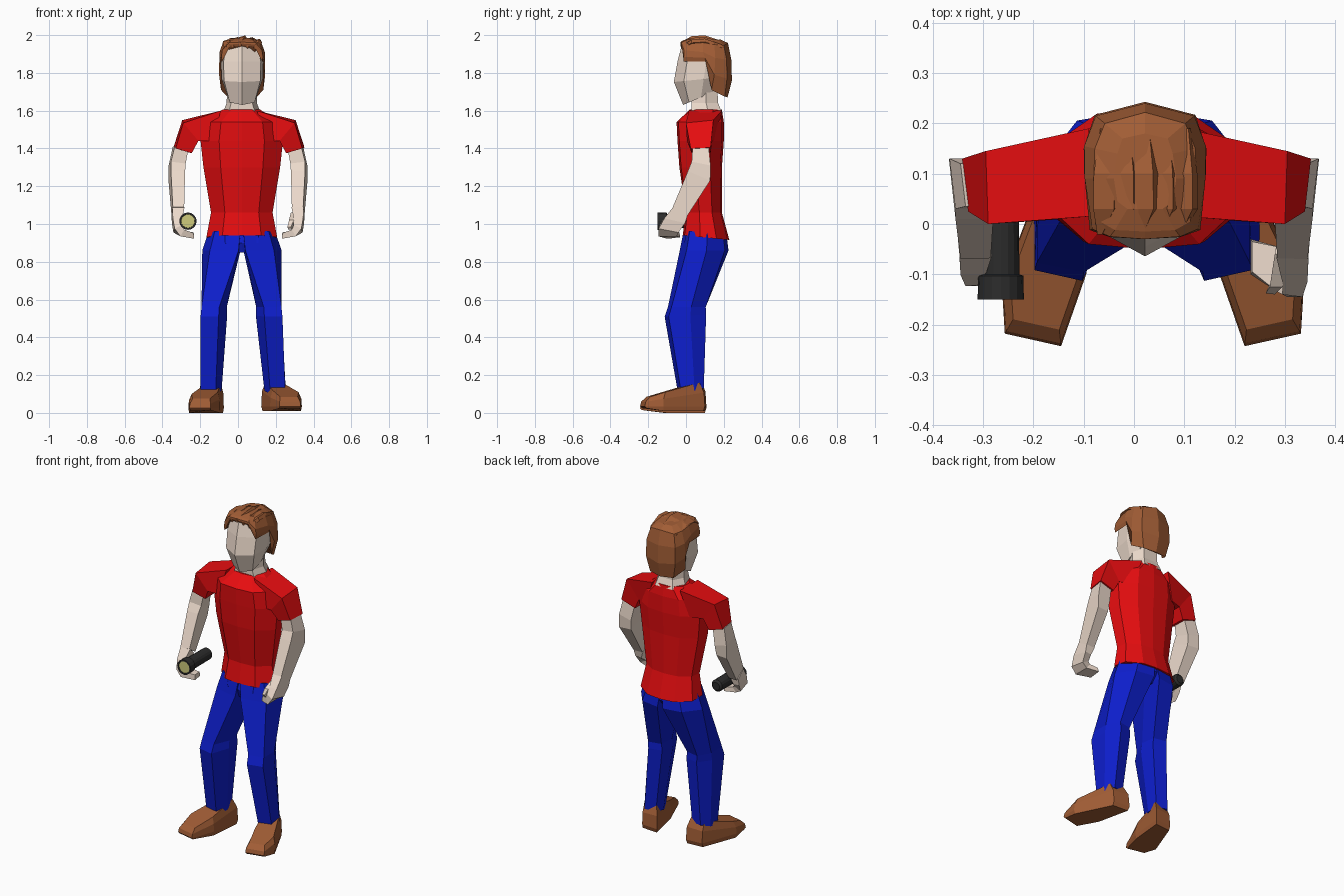
import bpy, bmesh
from math import sin, cos, pi
from mathutils import Matrix, Vector


def mat(name, r, g, b):
    m = bpy.data.materials.new(name)
    m.diffuse_color = (r, g, b, 1)
    return m


RED = mat("red_cloth", .8, .004, .005)
BLUE = mat("blue_cloth", .004, .013, .6)
SKIN = mat("skin", .84, .7, .6)
BROWN = mat("brown", .36, .11, .036)
BLACK = mat("black", .025, .025, .025)
LENS = mat("lens_yellow", .62, .6, .2)


def loft(name, rings, material):
    """Skin a list of point rings into a closed flat-shaded solid."""
    bm = bmesh.new()
    vs = [[bm.verts.new(p) for p in r] for r in rings]
    n = len(vs[0])
    for a, b in zip(vs, vs[1:]):
        for i in range(n):
            j = (i + 1) % n
            bm.faces.new((a[i], a[j], b[j], b[i]))
    bm.faces.new(vs[0])
    bm.faces.new(vs[-1])
    bmesh.ops.recalc_face_normals(bm, faces=bm.faces)
    me = bpy.data.meshes.new(name)
    bm.to_mesh(me)
    bm.free()
    me.materials.append(material)
    ob = bpy.data.objects.new(name, me)
    bpy.context.collection.objects.link(ob)
    return ob


def ring(shape, c, hx, hy, pitch=0, yaw=0):
    """Place a unit outline at c, scaled, pitched about x and turned about z."""
    m = Matrix.Rotation(yaw, 3, 'Z') @ Matrix.Rotation(pitch, 3, 'X')
    return [Vector(c) + m @ Vector((x * hx, y * hy, 0)) for x, y in shape]


def yring(shape, x, z, hx, y0, y1, pitch=0, yaw=0):
    return ring(shape, (x, (y0 + y1) / 2, z), hx, (y1 - y0) / 2, pitch, yaw)


def sym(half, cx):
    """Mirror half an outline (front to back) about x = cx."""
    other = [(-x, y, z) for x, y, z in reversed(half) if x > 0]
    return [(cx + x, y, z) for x, y, z in half + other]


def flip(rings, axis2, dz=0, heel=0):
    """Mirror rings in x, optionally pulling the heel inward."""
    return [[(axis2 - p[0] - heel * max(0, p[1]), p[1], p[2] + dz) for p in r] for r in rings]


BODY = [(0, -1), (.55, -.92), (1, -.25), (.95, .45), (.5, .92),
        (0, 1), (-.5, .92), (-.95, .45), (-1, -.25), (-.55, -.92)]
LEG = [(-.7, -1), (.7, -1), (1, .1), (.6, 1), (-.6, 1), (-1, .1)]
HIP = [(-.6, -.72), (.9, -1), (1, .1), (.9, 1), (-.25, .85), (-1, .1)]
HEAD = [(0, -1), (.88, -.6), (1, .2), (.75, 1), (-.75, 1), (-1, .2), (-.88, -.6)]
CIRCLE = [(cos(i * pi / 8), sin(i * pi / 8)) for i in range(16)]

# Shirt body
loft("shirt_body", [
    yring(BODY, .02, .928, .187, -.018, .23, -.1),
    yring(BODY, .02, 1.06, .163, 0, .19),
    yring(BODY, .02, 1.30, .203, -.035, .19),
    yring(BODY, .02, 1.44, .218, -.045, .2),
    yring(BODY, .02, 1.54, .2, -.05, .2),
    yring(BODY, .018, 1.605, .1, .02, .19)], RED)

# Sleeves, arms and hands: corners run outer-front, outer-back, inner-back, inner-front
sleeve = [
    [(.1, .015, 1.6), (.1, .19, 1.6), (.15, .165, 1.44), (.15, .01, 1.44)],
    [(.3, 0, 1.535), (.305, .145, 1.55), (.225, .14, 1.44), (.22, .005, 1.44)],
    [(.34, .025, 1.40), (.352, .13, 1.405), (.258, .13, 1.375), (.255, .03, 1.375)]]
arm = [
    [(.335, .035, 1.41), (.345, .12, 1.41), (.268, .12, 1.385), (.265, .04, 1.385)],
    [(.355, .03, 1.33), (.367, .13, 1.31), (.287, .13, 1.29), (.277, .035, 1.32)],
    [(.355, .01, 1.28), (.368, .128, 1.23), (.292, .12, 1.23), (.28, .01, 1.28)],
    [(.345, -.07, 1.09), (.352, .008, 1.045), (.295, .005, 1.045), (.285, -.068, 1.09)]]
hand = [
    [(.347, -.068, 1.09), (.352, .008, 1.045), (.293, .005, 1.045), (.283, -.066, 1.09)],
    [(.345, -.115, 1.03), (.35, -.005, 1.005), (.31, -.005, 1.0), (.295, -.115, 1.03)],
    [(.335, -.145, .975), (.342, -.04, .955), (.3, -.04, .975), (.295, -.14, .995)],
    [(.305, -.145, .935), (.305, -.05, .935), (.285, -.045, .965), (.285, -.135, .97)],
    [(.232, -.1, .922), (.232, -.03, .93), (.235, -.035, .955), (.235, -.095, .952)]]
thumb = [
    [(.31, -.06, 1.06), (.32, -.03, 1.03), (.285, -.03, 1.03), (.28, -.06, 1.06)],
    [(.295, -.125, 1.02), (.3, -.11, .995), (.275, -.11, .995), (.27, -.125, 1.02)],
    [(.28, -.14, .985), (.285, -.13, .97), (.265, -.13, .97), (.262, -.138, .985)]]
for part, rings, m in (("sleeve", sleeve, RED), ("arm", arm, SKIN),
                       ("hand", hand, SKIN), ("thumb", thumb, SKIN)):
    loft("left_" + part, rings, m)
# The right grip is drawn back a little behind the flashlight head
grip = [[(x, y * .75 - .015, z) for x, y, z in r] for r in hand]
loft("right_sleeve", flip(sleeve, .01), RED)
loft("right_arm", flip(arm, 0), SKIN)
loft("right_hand", flip(grip, 0), SKIN)

# Neck and head
loft("neck", [yring(LEG, .02, 1.59, .1, .03, .19),
              yring(LEG, .02, 1.64, .08, .03, .17),
              yring(LEG, .02, 1.74, .078, .03, .165)], SKIN)
loft("head", [
    yring(HEAD, .022, 1.664, .075, -.022, .15, .4),
    yring(HEAD, .022, 1.765, .109, -.065, .2, .1),
    yring(HEAD, .022, 1.86, .112, -.045, .21),
    yring(HEAD, .022, 1.95, .09, -.022, .19)], SKIN)

# Hair shell, long at the back and cut away beside the face
hair = [
    [(0, -.025, 1.945), (.065, -.022, 1.94), (.106, -.012, 1.86), (.114, .125, 1.86),
     (.112, .135, 1.71), (.08, .205, 1.675), (0, .22, 1.67)],
    [(0, -.03, 1.955), (.07, -.026, 1.95), (.11, -.012, 1.885), (.121, .1, 1.88),
     (.122, .15, 1.79), (.1, .217, 1.77), (0, .243, 1.76)],
    [(0, -.03, 1.963), (.07, -.025, 1.96), (.105, -.01, 1.92), (.12, .09, 1.91),
     (.121, .155, 1.88), (.098, .215, 1.87), (0, .24, 1.87)],
    [(0, -.015, 1.972), (.06, -.012, 1.968), (.09, .005, 1.955), (.102, .09, 1.96),
     (.1, .15, 1.95), (.08, .2, 1.945), (0, .222, 1.958)],
    [(0, .03, 1.985), (.035, .03, 1.984), (.055, .045, 1.98), (.062, .09, 1.985),
     (.055, .14, 1.98), (.045, .17, 1.975), (0, .18, 1.978)]]
loft("hair", [sym(h, .022) for h in hair], BROWN)

# Swept locks over the crown
for i in range(5):
    x = -.055 + i * .039
    d = abs(i - 2) * .009
    path = [(x, .19, 1.955 - d, .012), (x, .1, 1.986 - d, .025),
            (x, .03, 1.981 - d, .026), (x - .012, -.03 + d / 2, 1.95 - d, .006)]
    loft(f"hair_lock_{i + 1}",
         [[(a - w, y, z), (a + w * .6, y, z + .013), (a + w, y, z - .004),
           (a, y + .004, z - .014)] for a, y, z, w in path], BROWN)

# Trousers: seat filler and two bent legs turned outward
loft("trouser_seat", [yring(BODY, .02, .96, .16, -.002, .21, -.1),
                      yring(BODY, .02, .9, .16, -.018, .215),
                      yring(BODY, .022, .85, .06, 0, .17)], BLUE)
for side, s, top, knee, cuff in (("right", -1, -.088, -.128, -.145),
                                 ("left", 1, .13, .165, .198)):
    hip, leg = [[(-s * x, y) for x, y in shape] for shape in (HIP, LEG)]
    loft(side + "_leg", [
        yring(hip, .02 + s * .088, .955, .09, -.012, .215, -.1),
        yring(hip, top, .86, .101, -.033, .225),
        yring(leg, knee, .56, .068, -.088, .098, 0, s * .2),
        yring(leg, knee, .515, .07, -.105, .1, .05, s * .22),
        yring(leg, cuff, .115, .058, -.036, .09, .25, s * .22)], BLUE)

# Shoes: right outline at sole, welt and upper, then flipped for the left
sole = [(-.18, .1), (-.075, .108), (-.095, -.1), (-.145, -.243), (-.257, -.218), (-.263, -.12)]
heights = [.15, .16, .11, .075, .075, .1]
cx, cy = -.165, -.06


def shrink(k, zs):
    return [(cx + (x - cx) * k, cy + (y - cy) * k, z) for (x, y), z in zip(sole, zs)]


shoe = [shrink(.95, [0, 0, 0, .015, .015, 0]), shrink(1, [.025] * 6),
        shrink(.97, [h * .65 for h in heights]), shrink(.82, heights)]
loft("right_shoe", shoe, BROWN)
loft("left_shoe", flip(shoe, .075, .01, .25), BROWN)

# Flashlight held in the right hand
torch = [(.085, .024), (.075, .036), (-.1, .037), (-.103, .045),
         (-.15, .046), (-.15, .037), (-.144, .036)]
loft("flashlight", [ring(CIRCLE, (-.265, y, 1.015), r, r, pi / 2) for y, r in torch], BLACK)
loft("flashlight_lens", [ring(CIRCLE, (-.265, y, 1.015), .036, .036, pi / 2)
                         for y in (-.14, -.147)], LENS)
